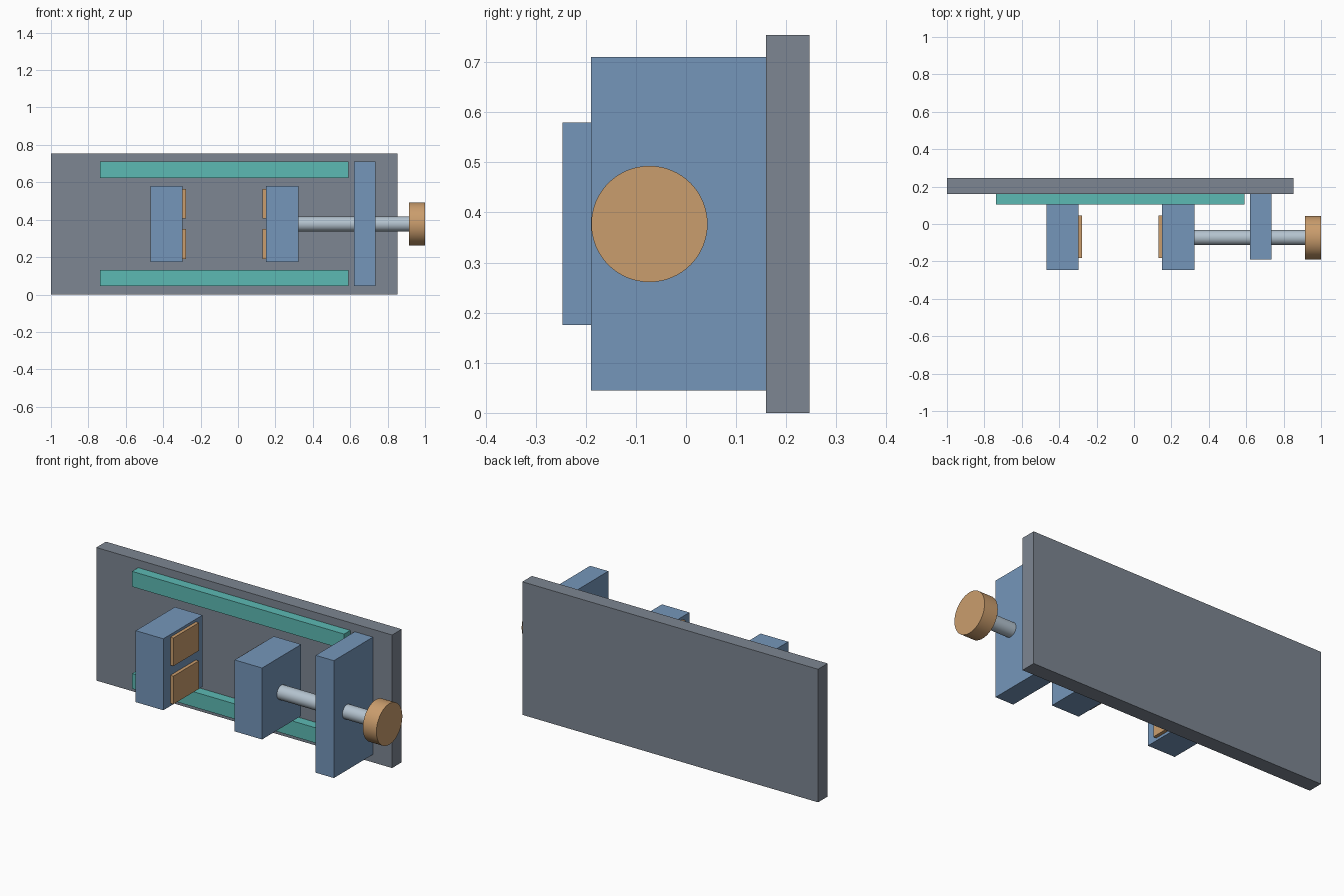
import bpy, math

if "Cube" in bpy.data.objects:
    bpy.data.objects.remove(bpy.data.objects["Cube"])

def srgb(r, g, b):
    f = lambda c: c / 12.92 if c <= 0.04045 else ((c + 0.055) / 1.055) ** 2.4
    return tuple(f(c / 255) for c in (r, g, b)) + (1.0,)

def material(name, *rgb):
    m = bpy.data.materials.new(name)
    m.diffuse_color = srgb(*rgb)
    m.use_nodes = True
    m.node_tree.nodes["Principled BSDF"].inputs["Base Color"].default_value = m.diffuse_color
    return m

grey = material("slate_grey", 125, 134, 146)
blue = material("steel_blue", 117, 150, 186)
teal = material("teal", 92, 186, 180)
orange = material("tan_orange", 202, 157, 109)
silver = material("silver", 180, 195, 207)

def box(name, mat, x, y, z):
    """Box from (min, max) ranges on each axis."""
    bpy.ops.mesh.primitive_cube_add(size=1, location=[sum(r) / 2 for r in (x, y, z)])
    o = bpy.context.object
    o.name = name
    o.scale = [r[1] - r[0] for r in (x, y, z)]
    bpy.ops.object.transform_apply(location=False, rotation=False, scale=True)
    o.data.materials.append(mat)

def cylinder_x(name, mat, x, radius, sides):
    """Cylinder along x on the screw axis."""
    bpy.ops.mesh.primitive_cylinder_add(
        vertices=sides, radius=radius, depth=x[1] - x[0],
        location=(sum(x) / 2, AXIS_Y, MID_Z), rotation=(0, math.pi / 2, 0))
    o = bpy.context.object
    o.name = name
    o.data.materials.append(mat)
    bpy.ops.object.shade_smooth_by_angle(angle=math.radians(30))

AXIS_Y, MID_Z = -0.073, 0.377

# Back plate
box("back_plate", grey, (-1.0, 0.854), (0.16, 0.246), (0, 0.754))

# Guide rails
for name, z in (("lower_rail", (0.045, 0.131)), ("upper_rail", (0.623, 0.71))):
    box(name, teal, (-0.738, 0.592), (0.105, 0.16), z)

# Clamping jaws
JAW_Y, JAW_Z = (-0.246, 0.105), (0.175, 0.58)
box("fixed_jaw", blue, (-0.469, -0.296), JAW_Y, JAW_Z)
box("moving_jaw", blue, (0.151, 0.323), JAW_Y, JAW_Z)

# Grip pads on the facing sides of the jaws
for jaw, x in (("fixed", (-0.296, -0.277)), ("moving", (0.131, 0.151))):
    for level, z in (("lower", (0.19, 0.349)), ("upper", (0.406, 0.565))):
        box(f"{jaw}_{level}_pad", orange, x, (-0.182, 0.045), z)

# Screw support block
box("screw_support", blue, (0.62, 0.734), (-0.19, 0.16), (0.045, 0.71))

# Drive screw and hand knob
cylinder_x("screw_rod", silver, (0.323, 0.915), 0.04, 48)
cylinder_x("hand_knob", orange, (0.915, 1.0), 0.116, 64)
